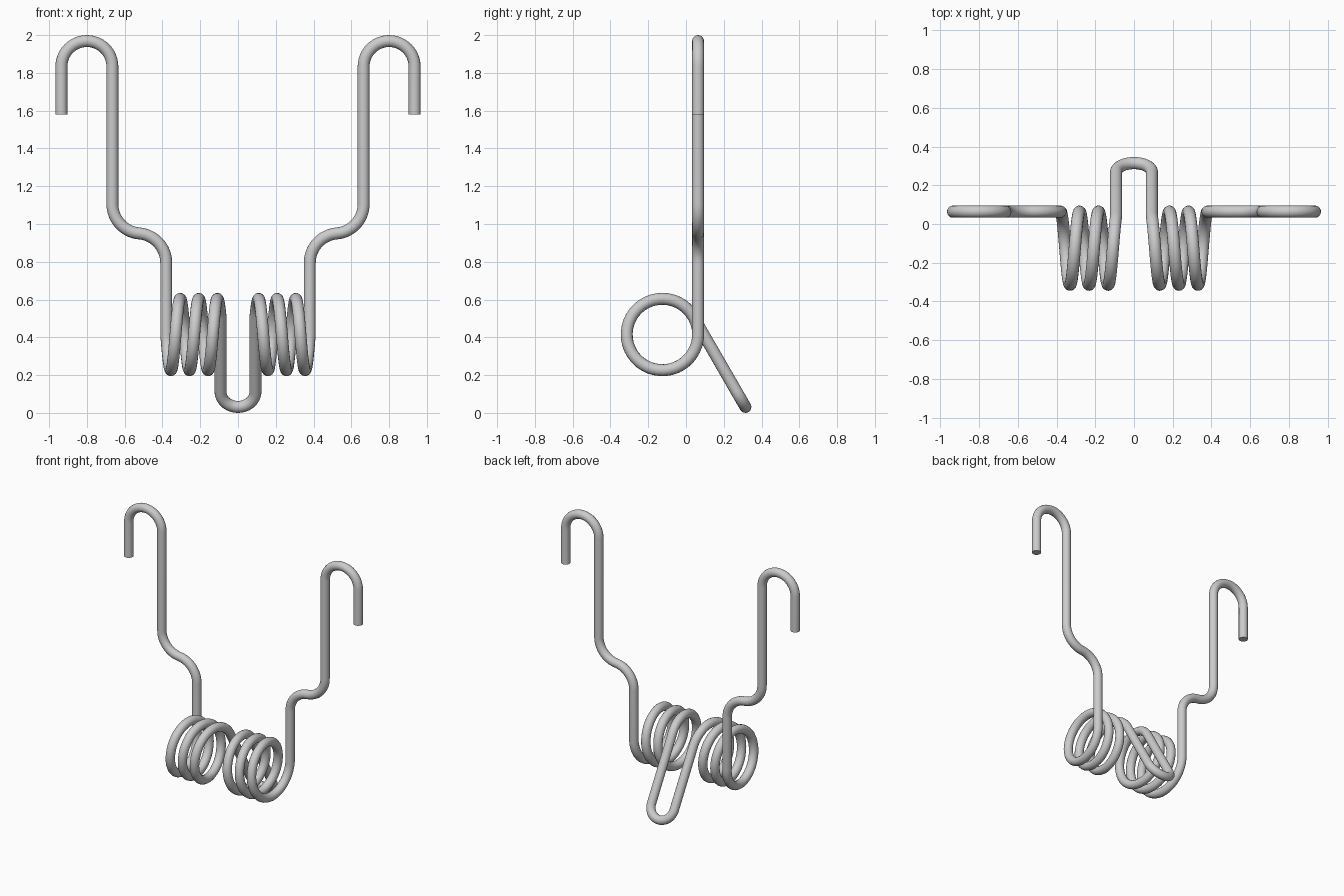
import bpy
from math import sin, cos, pi, radians
from mathutils import Vector

if "Cube" in bpy.data.objects:
    bpy.data.objects.remove(bpy.data.objects["Cube"])

R_WIRE = 0.0315
COIL_Y, COIL_Z, COIL_R = -0.125, 0.415, 0.189
X_ARM, X_LEG = 0.38, 0.0925
Y_ARM = COIL_Y + COIL_R


def arc(cx, cz, r, a0, a1, n):
    """Arc in the plane of the arms, angles in degrees."""
    return [Vector((cx + r * cos(radians(a0 + (a1 - a0) * i / n)), Y_ARM,
                    cz + r * sin(radians(a0 + (a1 - a0) * i / n)))) for i in range(n + 1)]


# Right half of the wire, from the hook tip to the middle of the bottom loop
half = [Vector((0.935, Y_ARM, 1.58))]
half += arc(0.80, 1.8335, 0.135, 0, 180, 24)            # hook

# S-bend joining the upper and lower arm
sweep = 85
r = (0.665 - X_ARM) / 2 / (1 - cos(radians(sweep)))
dz = r * sin(radians(sweep))
half += arc(0.665 - r, 0.95 + dz, r, 0, -sweep, 14)
half += arc(X_ARM + r, 0.95 - dz, r, 180 - sweep, 180, 14)

# Coil: just under three turns, ending where the sloping leg leaves it
steps = 120
for i in range(steps + 1):
    t = i / steps
    a = radians(-1050 * t)
    half.append(Vector((X_ARM + (X_LEG - X_ARM) * t,
                        COIL_Y + COIL_R * cos(a), COIL_Z + COIL_R * sin(a))))

# Sloping leg and half of the rounded bottom loop
slope = Vector((0, 0.5, -cos(radians(30))))
start = half[-1].copy()
length = (start.z - R_WIRE) / -slope.z
bend = start + slope * (length - X_LEG)
for i in range(13):
    a = pi / 2 * i / 12
    p = bend + slope * (X_LEG * sin(a))
    p.x = X_LEG * cos(a)
    half.append(p)

# Mirror the half path into one continuous wire
path = half + [Vector((-p.x, p.y, p.z)) for p in reversed(half[:-1])]
curve = bpy.data.curves.new("spring_wire", 'CURVE')
curve.dimensions = '3D'
curve.bevel_depth = R_WIRE
curve.bevel_resolution = 6
curve.use_fill_caps = True
spline = curve.splines.new('POLY')
spline.points.add(len(path) - 1)
for pt, p in zip(spline.points, path):
    pt.co = (p.x, p.y, p.z, 1)
wire = bpy.data.objects.new("spring_wire", curve)
bpy.context.collection.objects.link(wire)

# Turn the wire into a smooth mesh with crisp cut ends
bpy.context.view_layer.objects.active = wire
wire.select_set(True)
bpy.ops.object.convert(target='MESH')
bpy.ops.object.shade_smooth_by_angle(angle=radians(40))
